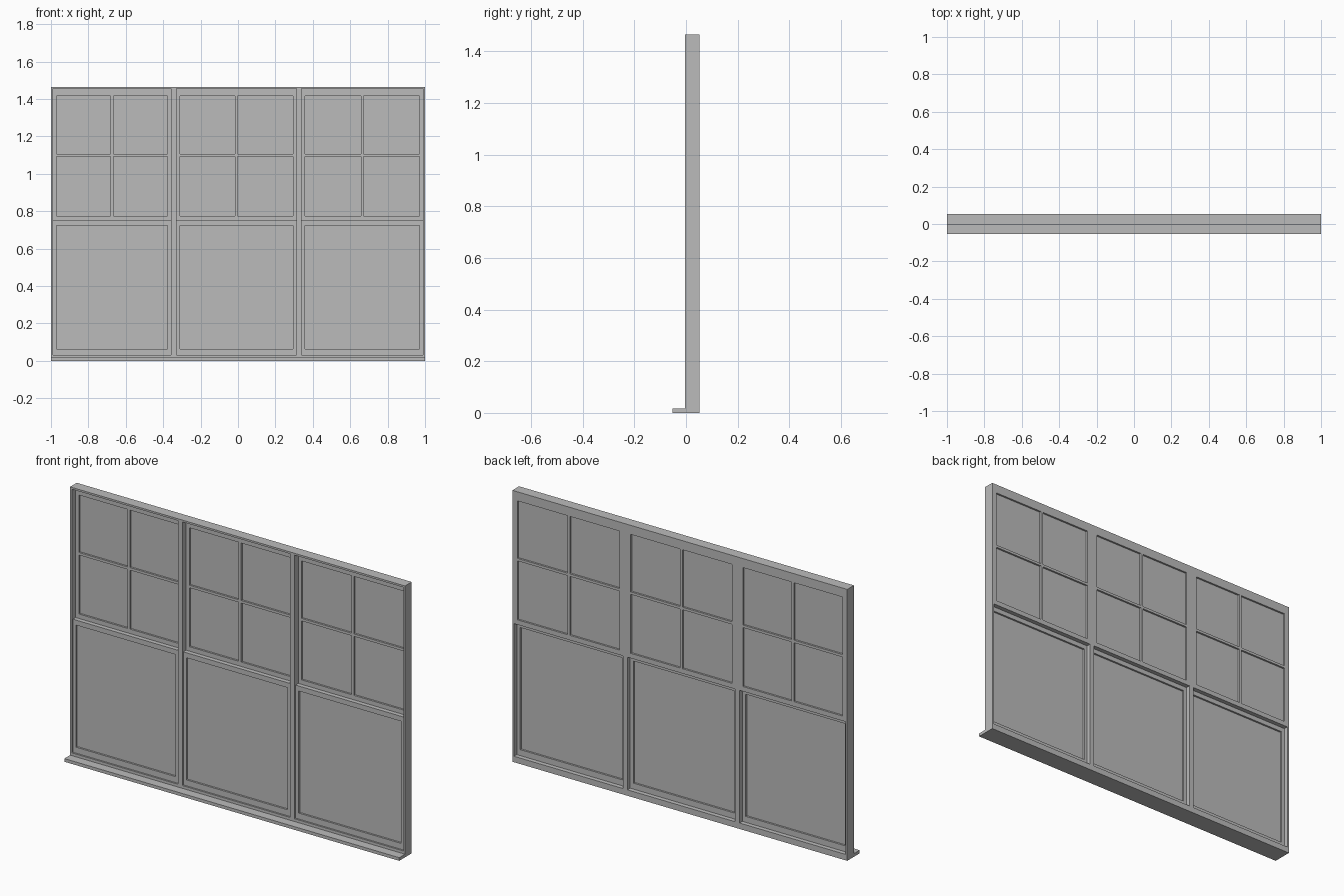
import bpy, bmesh

if "Cube" in bpy.data.objects:
    bpy.data.objects.remove(bpy.data.objects["Cube"])

grey = bpy.data.materials.new("window grey")
grey.diffuse_color = (0.5, 0.5, 0.5, 1)
grey.use_nodes = True
grey.node_tree.nodes["Principled BSDF"].inputs["Base Color"].default_value = grey.diffuse_color


def lattice(name, xs, zs, y0, y1, holes):
    """Upright slab on a grid of x and z lines, leaving out the hole cells."""
    bm = bmesh.new()
    grid = [[bm.verts.new((x, y0, z)) for z in zs] for x in xs]
    for i in range(len(xs) - 1):
        for j in range(len(zs) - 1):
            if (i, j) not in holes:
                bm.faces.new((grid[i][j], grid[i + 1][j],
                              grid[i + 1][j + 1], grid[i][j + 1]))
    ext = bmesh.ops.extrude_face_region(bm, geom=bm.faces[:], use_keep_orig=True)
    moved = [g for g in ext["geom"] if isinstance(g, bmesh.types.BMVert)]
    bmesh.ops.translate(bm, verts=moved, vec=(0, y1 - y0, 0))
    bmesh.ops.recalc_face_normals(bm, faces=bm.faces[:])
    mesh = bpy.data.meshes.new(name)
    bm.to_mesh(mesh)
    bm.free()
    mesh.materials.append(grey)
    obj = bpy.data.objects.new(name, mesh)
    bpy.context.collection.objects.link(obj)
    return obj


def board(name, x0, x1, z0, z1, y0, y1):
    return lattice(name, [x0, x1], [z0, z1], y0, y1, set())


FRONT, BACK = -0.004, 0.053
BOTTOM, MEET, TOP, HEIGHT = 0.032, 0.75, 1.455, 1.465
bays = [("left", -0.99, -0.357), ("middle", -0.33, 0.313), ("right", 0.34, 0.99)]

# Outer frame with two mullions, and the projecting sill
frame_x = [-1] + [x for b in bays for x in b[1:]] + [1]
lattice("outer_frame", frame_x, [0, BOTTOM, TOP, HEIGHT], FRONT, BACK,
        {(1, 1), (3, 1), (5, 1)})
board("sill", -1, 1, 0, 0.017, -0.053, FRONT)

for side, x0, x1 in bays:
    g0, g1 = x0 + 0.019, x1 - 0.02
    mid = (g0 + g1) / 2

    # Upper sash, flush with the back, divided into four panes
    lattice("upper_sash_" + side,
            [x0, g0, mid - 0.0075, mid + 0.0075, g1, x1],
            [MEET - 0.002, 0.774, 1.092, 1.106, 1.416, TOP], 0.029, BACK,
            {(1, 1), (3, 1), (1, 3), (3, 3)})
    board("upper_glass_" + side, g0, g1, 0.774, 1.416, 0.039, 0.043)

    # Lower sash, set towards the front, with one large pane
    lattice("lower_sash_" + side, [x0, g0, g1, x1],
            [BOTTOM, 0.064, 0.723, MEET], 0.005, 0.029, {(1, 1)})
    board("lower_glass_" + side, g0, g1, 0.064, 0.723, 0.015, 0.019)
